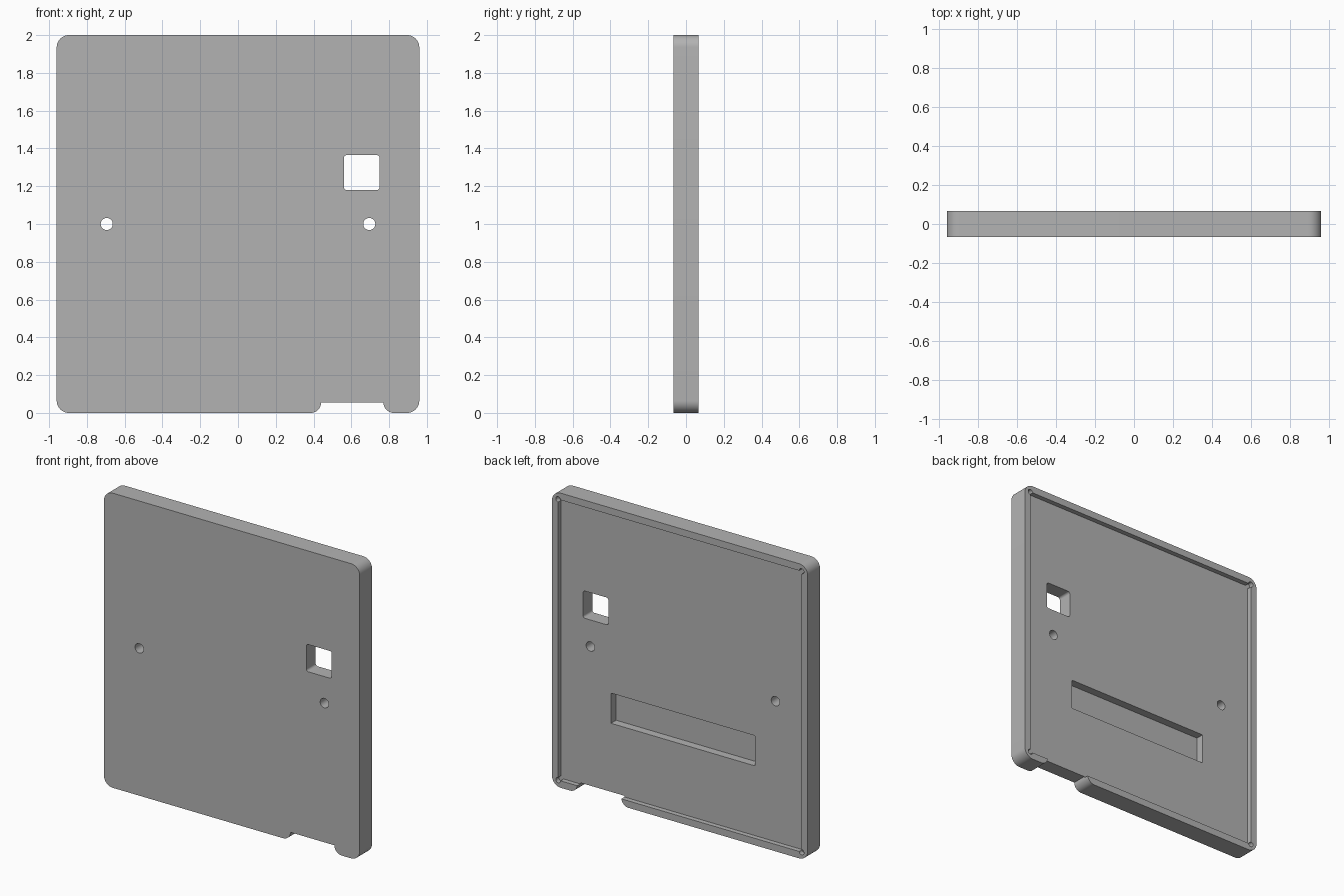
import bpy, bmesh
from math import cos, sin, radians

if "Cube" in bpy.data.objects:
    bpy.data.objects.remove(bpy.data.objects["Cube"])

FRONT, BACK = -0.066, 0.066
FLOOR = BACK - 0.033          # floor of the shallow back recess

grey = bpy.data.materials.new("plain grey")
grey.use_nodes = True
GREY = (0.45, 0.45, 0.45, 1)
grey.diffuse_color = GREY
grey.node_tree.nodes["Principled BSDF"].inputs["Base Color"].default_value = GREY


def arc(cx, cz, r, start, end, steps=10):
    return [(cx + r * cos(radians(start + (end - start) * i / steps)),
             cz + r * sin(radians(start + (end - start) * i / steps)))
            for i in range(steps + 1)]


def rectangle(x0, x1, z0, z1, r):
    """Rounded rectangle outline, counter-clockwise."""
    return (arc(x0 + r, z0 + r, r, 180, 270) + arc(x1 - r, z0 + r, r, 270, 360)
            + arc(x1 - r, z1 - r, r, 0, 90) + arc(x0 + r, z1 - r, r, 90, 180))


def prism(name, outline, y0, y1):
    """Extrude an x-z outline from y0 to y1."""
    bm = bmesh.new()
    face = bm.faces.new([bm.verts.new((x, y0, z)) for x, z in outline])
    out = bmesh.ops.extrude_face_region(bm, geom=[face])
    verts = [v for v in out["geom"] if isinstance(v, bmesh.types.BMVert)]
    bmesh.ops.translate(bm, verts=verts, vec=(0, y1 - y0, 0))
    bmesh.ops.recalc_face_normals(bm, faces=bm.faces)
    mesh = bpy.data.meshes.new(name)
    bm.to_mesh(mesh)
    bm.free()
    mesh.materials.append(grey)
    obj = bpy.data.objects.new(name, mesh)
    bpy.context.collection.objects.link(obj)
    return obj


# Plate outline with rounded corners and a notch in the bottom edge
R, N = 0.065, 0.055
W = 0.96 - R
plate = prism("cover_plate",
              arc(-W, R, R, 180, 270)
              + arc(0.385, N, N, 270, 360) + arc(0.825, N, N, 180, 270)
              + arc(W, R, R, 270, 360)
              + arc(W, 2 - R, R, 0, 90) + arc(-W, 2 - R, R, 90, 180),
              FRONT, BACK)

# Back recess with round relief pockets at its corners
w, z0, z1, r = 0.914, 0.047, 1.953, 0.018
recess = (arc(-w, z0, r, 90, 360, 18) + arc(w, z0, r, 180, 450, 18)
          + arc(w, z1, r, -90, 180, 18) + arc(-w, z1, r, 0, 270, 18))
cutters = [
    prism("recess_cutter", recess, FLOOR, BACK + 0.1),
    prism("slot_cutter", rectangle(-0.54, 0.54, 0.52, 0.725, 0.004),
          FLOOR - 0.055, BACK + 0.1),
    prism("window_cutter", rectangle(0.56, 0.75, 1.18, 1.365, 0.016), -0.2, 0.2),
]
# Pair of screw holes
for side, x in (("left", 0.695), ("right", -0.695)):
    cutters.append(prism(side + "_hole_cutter",
                         arc(x, 1, 0.032, 0, 360, 32)[:-1], -0.2, 0.2))

bpy.ops.object.select_all(action="DESELECT")
plate.select_set(True)
bpy.context.view_layer.objects.active = plate
for cutter in cutters:
    mod = plate.modifiers.new(cutter.name, "BOOLEAN")
    mod.operation, mod.solver, mod.object = "DIFFERENCE", "EXACT", cutter
    bpy.ops.object.modifier_apply(modifier=mod.name)
    bpy.data.objects.remove(cutter)

bpy.ops.object.shade_smooth_by_angle(angle=radians(30))
